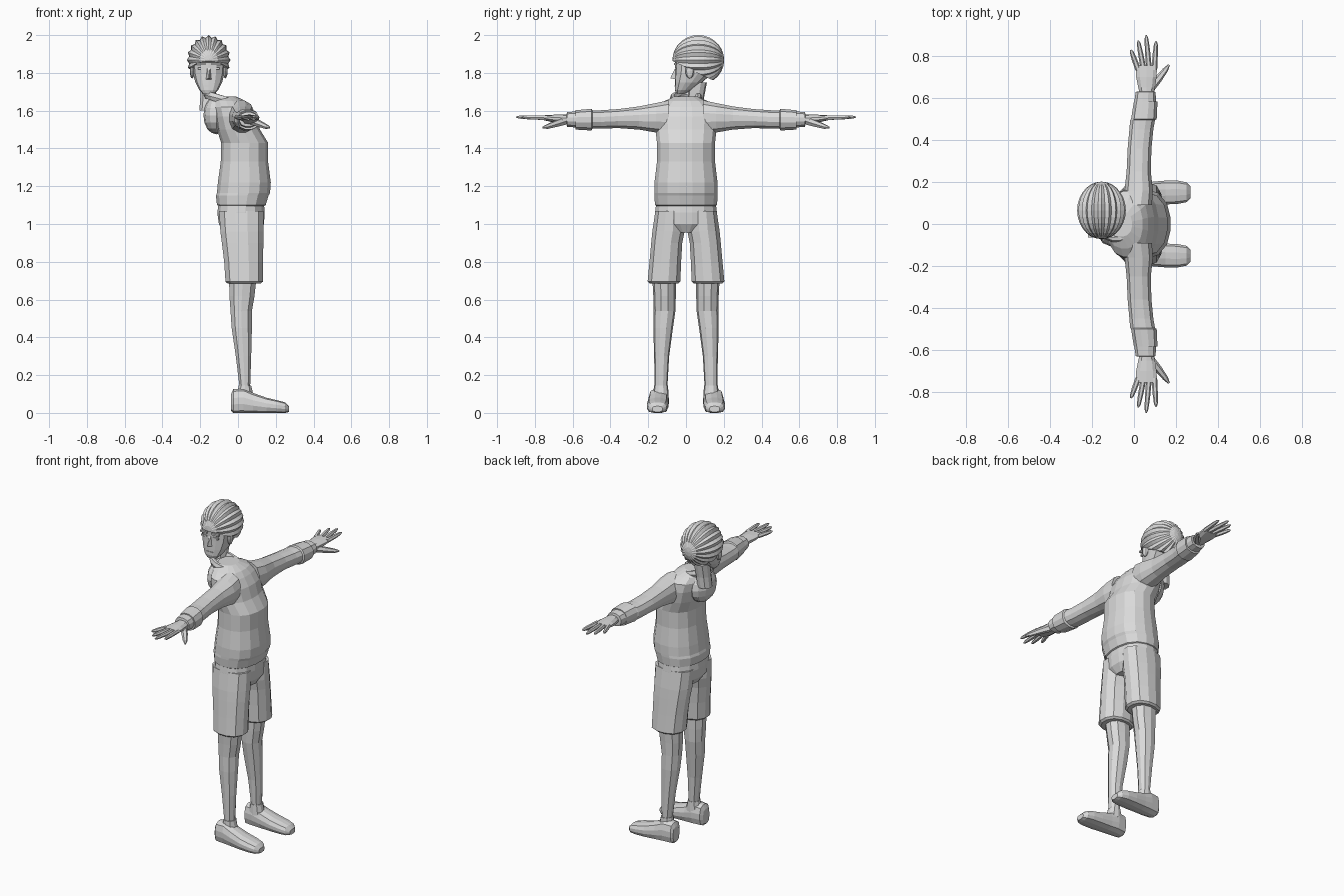
import bpy, bmesh, math
from mathutils import Vector, Matrix

if "Cube" in bpy.data.objects:
    bpy.data.objects.remove(bpy.data.objects["Cube"])

GREY = bpy.data.materials.new("light_grey")
GREY.diffuse_color = (0.7, 0.7, 0.7, 1)
GREY.use_nodes = True
GREY.node_tree.nodes["Principled BSDF"].inputs["Base Color"].default_value = GREY.diffuse_color
HX = -0.155  # head centre line


def finish(name, bm, mirror=False):
    bmesh.ops.recalc_face_normals(bm, faces=bm.faces)
    me = bpy.data.meshes.new(name)
    bm.to_mesh(me)
    bm.free()
    me.materials.append(GREY)
    ob = bpy.data.objects.new(name, me)
    bpy.context.collection.objects.link(ob)
    if mirror:
        m = ob.modifiers.new("mirror", 'MIRROR')
        m.use_axis = (False, True, False)
        m.use_mirror_merge = False
    return ob


def skin(bm, loops):
    n = len(loops[0])
    for a, b in zip(loops, loops[1:]):
        for i in range(n):
            j = (i + 1) % n
            bm.faces.new((a[i], a[j], b[j], b[i]))
    bm.faces.new(loops[0])
    bm.faces.new(loops[-1])


def loft(name, axis, rings, n=12, power=2.4, mirror=False):
    """Rings are (position along axis, u0, u1, v0, v1)."""
    place = {'z': lambda t, u, v: (u, v, t), 'y': lambda t, u, v: (u, t, v),
             'x': lambda t, u, v: (t, u, v)}[axis]
    bm = bmesh.new()
    loops = []
    for t, u0, u1, v0, v1 in rings:
        loop = []
        for i in range(n):
            a = 2 * math.pi * (i + 0.5) / n
            c, s = math.cos(a), math.sin(a)
            k = (abs(c) ** power + abs(s) ** power) ** (-1 / power)
            # stretch so the ring reaches its full range
            k *= 1.02
            u = (u0 + u1) / 2 + (u1 - u0) / 2 * c * k
            v = (v0 + v1) / 2 + (v1 - v0) / 2 * s * k
            loop.append(bm.verts.new(place(t, u, v)))
        loops.append(loop)
    skin(bm, loops)
    return finish(name, bm, mirror)


def finger(name, points, radii, n=6):
    bm = bmesh.new()
    pts = [Vector(p) for p in points]
    rot = (pts[-1] - pts[0]).to_track_quat('Z', 'Y')
    loops = [[bm.verts.new(p + rot @ Vector((r * math.cos(i * math.tau / n),
                                             r * math.sin(i * math.tau / n), 0)))
              for i in range(n)] for p, r in zip(pts, radii)]
    skin(bm, loops)
    return finish(name, bm, True)


def ball(name, centre, size, u=10, v=7):
    bm = bmesh.new()
    bmesh.ops.create_uvsphere(bm, u_segments=u, v_segments=v, radius=1)
    bm.transform(Matrix.Translation(centre) @ Matrix.Diagonal((*size, 1)))
    return finish(name, bm)


def hexa(name, lo, hi):
    bm = bmesh.new()
    bmesh.ops.create_cube(bm, size=1)
    lo, hi = Vector(lo), Vector(hi)
    bm.transform(Matrix.Translation((lo + hi) / 2) @ Matrix.Diagonal((*(hi - lo), 1)))
    return finish(name, bm)


# Sweater with hem band
loft("sweater", 'z', [
    (1.095, -.095, .135, -.155, .155), (1.10, -.11, .145, -.162, .162),
    (1.15, -.115, .16, -.166, .166), (1.165, -.11, .168, -.166, .166),
    (1.22, -.105, .172, -.165, .165), (1.33, -.09, .158, -.152, .152),
    (1.43, -.088, .158, -.152, .152), (1.50, -.11, .115, -.16, .16),
    (1.57, -.125, .095, -.165, .165), (1.62, -.13, .065, -.155, .155),
    (1.65, -.13, .04, -.115, .115), (1.675, -.12, -.01, -.06, .06)], n=16)

# Hood hanging on the back, and the raised collar
ball("hood", (-.115, 0, 1.575), (.068, .105, .10), 12, 8)
bm = bmesh.new()
loops = []
for i in range(14):
    a = math.tau * i / 14
    c, s = math.cos(a), math.sin(a)
    mid = Vector((-.085 + .08 * c, .072 * s, 1.66 - .025 * c))
    out = Vector((c, s, 0))
    loops.append([bm.verts.new(mid + out * .016 * math.cos(b) + Vector((0, 0, .024 * math.sin(b))))
                  for b in [math.tau * k / 6 for k in range(6)]])
for i in range(14):
    p, q = loops[i], loops[(i + 1) % 14]
    for k in range(6):
        bm.faces.new((p[k], p[(k + 1) % 6], q[(k + 1) % 6], q[k]))
finish("collar", bm)

# Sleeves and cuffs
loft("sleeve", 'y', [
    (.09, -.06, .085, 1.475, 1.655), (.16, -.045, .09, 1.485, 1.64),
    (.25, -.035, .08, 1.50, 1.622), (.36, -.03, .083, 1.508, 1.608),
    (.45, -.022, .092, 1.505, 1.602), (.495, -.018, .10, 1.505, 1.602),
    (.50, -.014, .108, 1.495, 1.61), (.585, 0, .112, 1.50, 1.602)], mirror=True)
loft("cuff", 'y', [(.57, 0, .105, 1.51, 1.597), (.63, .008, .103, 1.515, 1.592),
                   (.632, .02, .092, 1.525, 1.582)], mirror=True)

# Hands
loft("palm", 'y', [
    (.61, .03, .092, 1.53, 1.58), (.65, .02, .10, 1.53, 1.578),
    (.70, .01, .108, 1.538, 1.578), (.755, .008, .11, 1.55, 1.575)], n=10, mirror=True)
for label, base, tip in (("little", .02, (-.015, .83)), ("ring", .046, (.02, .875)),
                         ("middle", .072, (.058, .90)), ("index", .097, (.105, .872))):
    a, b = Vector((base, .735, 1.562)), Vector((*tip, 1.566))
    finger(label + "_finger", [a, a.lerp(b, .55), a.lerp(b, .9), b], [.0135, .0125, .009, .003])
finger("thumb", [(.075, .645, 1.545), (.115, .69, 1.53), (.15, .735, 1.515), (.167, .758, 1.51)],
       [.022, .018, .013, .005])

# Shorts: seat plus two legs
loft("shorts_seat", 'z', [
    (1.12, -.10, .135, -.155, .155), (1.06, -.108, .14, -.162, .162),
    (1.0, -.10, .136, -.16, .16), (.955, -.07, .11, -.08, .08)], n=16)
loft("shorts_leg", 'z', [
    (1.07, -.10, .135, .01, .162), (.96, -.093, .135, .008, .178),
    (.90, -.085, .134, .02, .184), (.80, -.073, .132, .026, .193),
    (.695, -.066, .132, .03, .203), (.685, -.055, .12, .04, .192)], mirror=True)

# Bare legs and socks
loft("lower_leg", 'z', [
    (.73, -.048, .10, .055, .178), (.62, -.046, .088, .055, .172),
    (.54, -.04, .074, .057, .17), (.45, -.034, .074, .07, .172),
    (.30, -.012, .07, .09, .168), (.12, .01, .064, .10, .165)], n=10, mirror=True)
loft("sock", 'z', [(.145, .004, .07, .096, .169), (.08, -.01, .085, .092, .173)],
     n=10, mirror=True)

# Shoes
loft("shoe", 'x', [
    (-.036, .118, .178, .01, .10), (-.025, .10, .19, 0, .125),
    (.03, .092, .197, 0, .128), (.08, .094, .20, 0, .105),
    (.15, .094, .206, 0, .08), (.21, .097, .206, 0, .066),
    (.25, .105, .198, 0, .055), (.27, .125, .178, .005, .035)], power=3.2, mirror=True)

# Head and neck
loft("neck", 'z', [(1.60, -.205, -.125, .005, .09), (1.67, -.20, -.118, .01, .095),
                   (1.75, -.20, -.11, .02, .11)], n=10)
loft("head", 'z', [
    (z, HX - w, HX + w, y0, y1) for z, w, y0, y1 in (
        (1.688, .03, -.052, -.01), (1.71, .05, -.058, .03), (1.75, .07, -.057, .085),
        (1.80, .083, -.055, .14), (1.845, .086, -.055, .16), (1.90, .09, -.058, .17),
        (1.94, .07, -.03, .14))], n=14, power=2.8)

# Face details
bm = bmesh.new()
root = [bm.verts.new((HX + x, y, z)) for x, y, z in (
    (-.008, -.053, 1.835), (.008, -.053, 1.835), (.016, -.053, 1.765), (-.016, -.053, 1.765))]
tip = bm.verts.new((HX, -.083, 1.772))
bm.faces.new(root)
for i in range(4):
    bm.faces.new((root[i], root[(i + 1) % 4], tip))
finish("nose", bm)
hexa("mouth", (HX - .022, -.061, 1.728), (HX + .022, -.054, 1.733))
for s in (-1, 1):
    x = HX + s * .04
    hexa("eye", (x - .018, -.059, 1.818), (x + .018, -.051, 1.828))
    hexa("brow", (x - .024, -.064, 1.842), (x + .024, -.05, 1.852))
    ball("ear", (HX + s * .088, .02, 1.81), (.012, .024, .04), 8, 6)

# Ribbed hair swept from forehead to nape, trimmed above the face
bm = bmesh.new()
bmesh.ops.create_uvsphere(bm, u_segments=40, v_segments=14, radius=1)
for v in bm.verts:
    lobe = round(math.atan2(v.co.y, v.co.x) / (math.tau / 40)) % 2
    if lobe:
        v.co.x *= .90
        v.co.y *= .90
# sphere axis becomes front to back
bm.transform(Matrix.Translation((HX, .065, 1.868)) @ Matrix.Diagonal((.116, .137, .132, 1))
             @ Matrix.Rotation(math.pi / 2, 4, 'X'))
geom = bm.verts[:] + bm.edges[:] + bm.faces[:]
cut = bmesh.ops.bisect_plane(bm, geom=geom, plane_co=(HX, -.07, 1.862),
                             plane_no=(0, .10, .21), clear_inner=True)
bmesh.ops.holes_fill(bm, edges=[e for e in bm.edges if e.is_boundary], sides=0)
finish("hair", bm)
